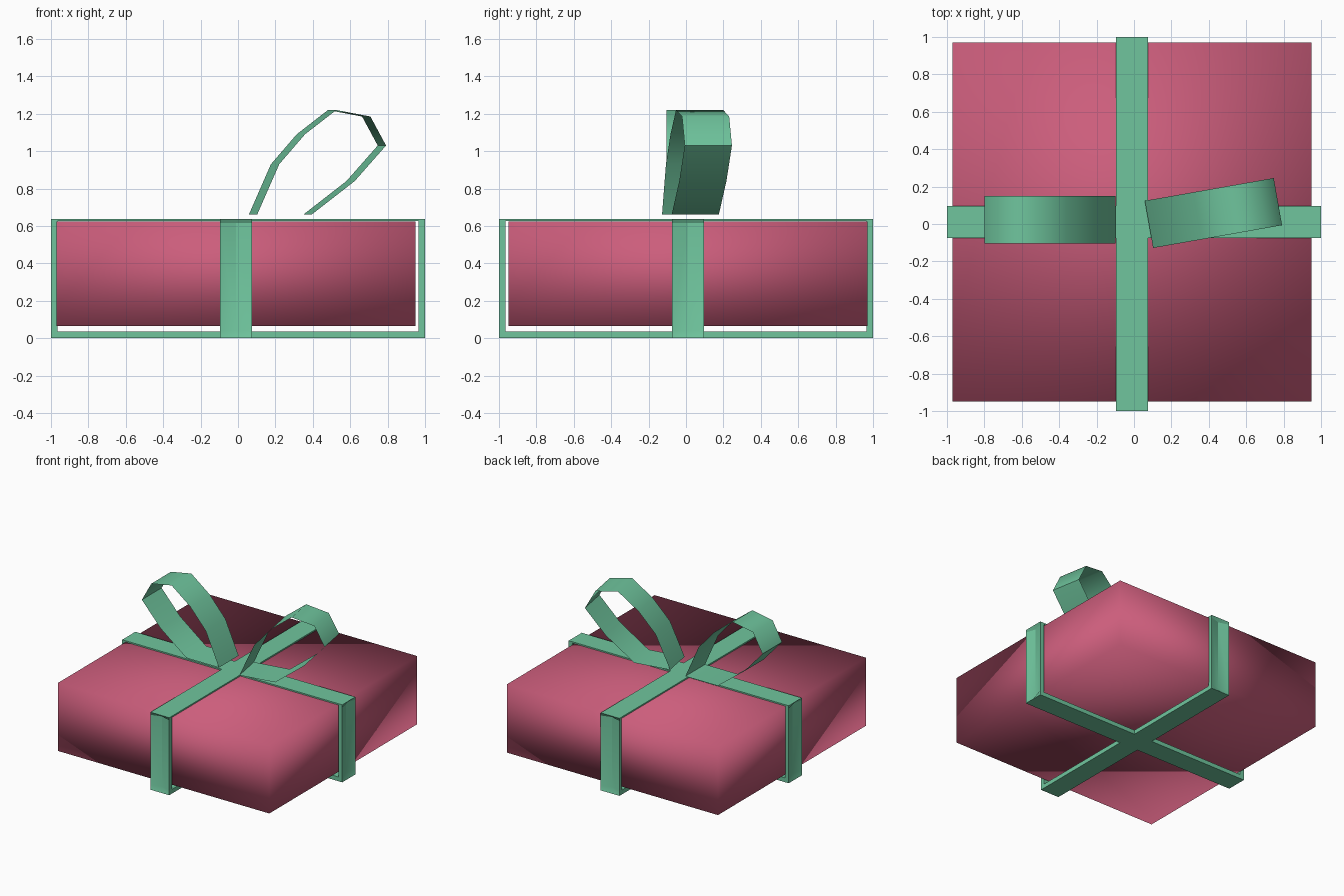
import bpy, bmesh, math
from mathutils import Matrix

if "Cube" in bpy.data.objects:
    bpy.data.objects.remove(bpy.data.objects["Cube"])


def material(name, color):
    m = bpy.data.materials.new(name)
    m.diffuse_color = color
    m.use_nodes = True
    m.node_tree.nodes["Principled BSDF"].inputs["Base Color"].default_value = m.diffuse_color
    return m


pink = material("pink_paper", (0.60, 0.11, 0.20, 1))
green = material("green_ribbon", (0.16, 0.56, 0.34, 1))


def finish(name, bm, mat, angle=None):
    bmesh.ops.recalc_face_normals(bm, faces=bm.faces)
    me = bpy.data.meshes.new(name)
    bm.to_mesh(me)
    bm.free()
    ob = bpy.data.objects.new(name, me)
    bpy.context.collection.objects.link(ob)
    me.materials.append(mat)
    bpy.ops.object.select_all(action='DESELECT')
    ob.select_set(True)
    bpy.context.view_layer.objects.active = ob
    if angle is None:
        bpy.ops.object.shade_smooth()
    else:
        bpy.ops.object.shade_smooth_by_angle(angle=math.radians(angle))
    return ob


# Wrapped box, softly shaded over its corners
bm = bmesh.new()
bmesh.ops.create_cube(bm, size=1, matrix=Matrix.Translation((-0.01, 0.01, 0.345))
                      @ Matrix.Diagonal((1.92, 1.92, 0.56, 1)))
finish("gift_box", bm, pink)


# Ribbon band around the box, with a centre crease down each side
def band(name, place):
    outer = [(1, 0), (1, 0.04), (1, 0.615), (1, 0.637)]
    inner = [(0.965, 0.035), (0.965, 0.045), (0.965, 0.61), (0.965, 0.626)]
    outer += [(-u, z) for u, z in reversed(outer)]
    inner += [(-u, z) for u, z in reversed(inner)]
    n = len(outer)
    bm = bmesh.new()
    rows = []
    for loop in (outer, inner):
        for w in (-0.085, 0, 0.085):
            row = []
            for i, (u, z) in enumerate(loop):
                crease = loop is outer and w == 0 and i in (1, 2, 5, 6)
                row.append(bm.verts.new(place(u * (0.975 if crease else 1), w, z)))
            rows.append(row)
    ring = [rows[k] for k in (0, 1, 2, 5, 4, 3)]
    for a, b in zip(ring, ring[1:] + ring[:1]):
        for i in range(n):
            j = (i + 1) % n
            bm.faces.new((a[i], a[j], b[j], b[i]))
    finish(name, bm, green, 25)


band("ribbon_across", lambda u, w, z: (u, w + 0.01, z))
band("ribbon_lengthwise", lambda u, w, z: (w - 0.01, u, z))


# Bow loops: closed single-surface strips
PATH = [(0, 0.66), (0.12, 0.93), (0.26, 1.09), (0.43, 1.22),
        (0.615, 1.185), (0.70, 1.03), (0.53, 0.84), (0.295, 0.66)]


def bow_loop(name, origin, degrees, side):
    rot = Matrix.Translation(origin) @ Matrix.Rotation(math.radians(degrees), 4, 'Z')
    bm = bmesh.new()
    edges = [[bm.verts.new((side * t, w, z)) for t, z in PATH]
             for w in (-0.128, 0.128)]
    for i in range(len(PATH)):
        j = (i + 1) % len(PATH)
        bm.faces.new((edges[0][i], edges[0][j], edges[1][j], edges[1][i]))
    bm.transform(rot)
    finish(name, bm, green, 60)


bow_loop("bow_loop_right", (0.08, -0.002, 0), 10, 1)
bow_loop("bow_loop_left", (-0.10, 0.023, 0), 0, -1)
